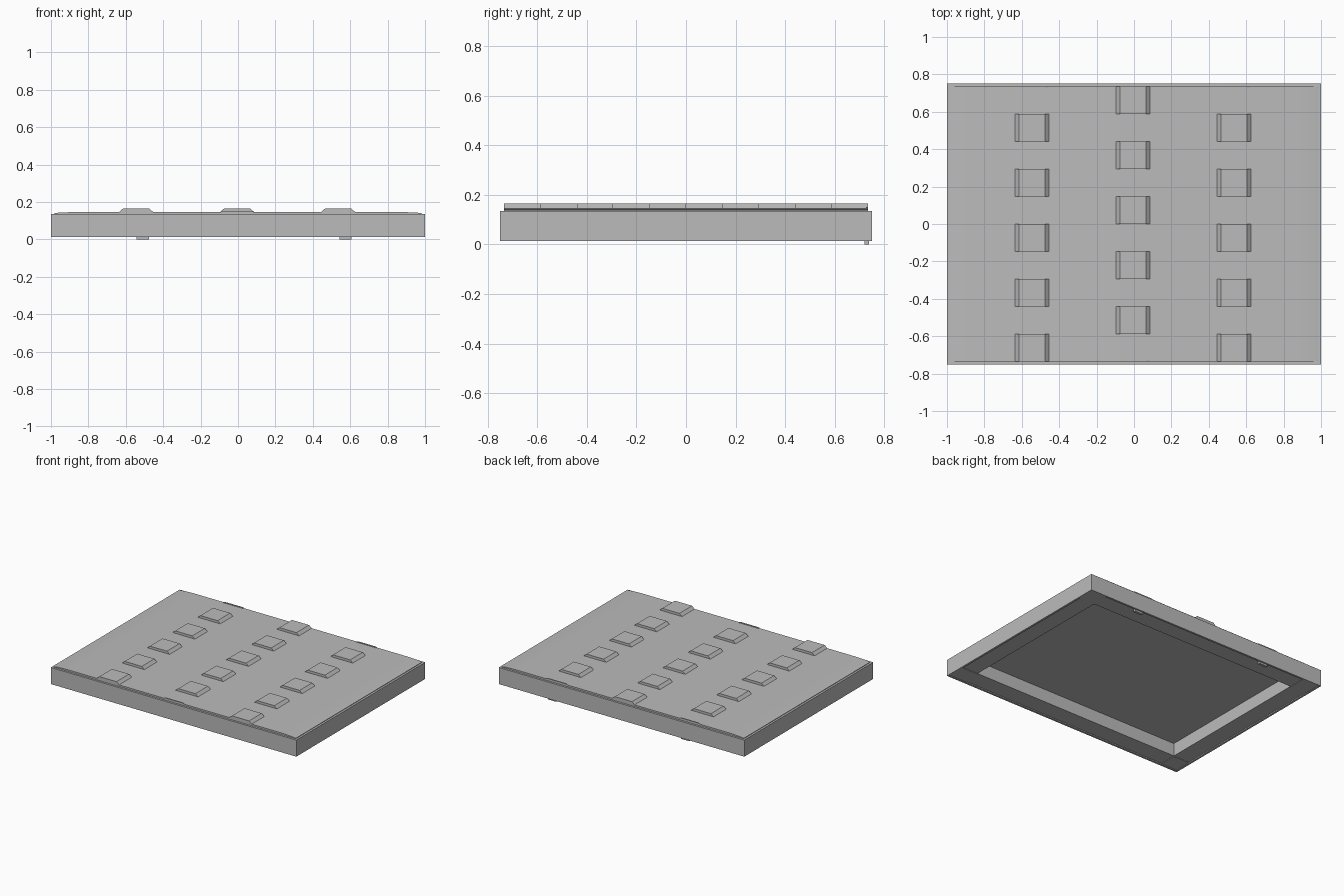
import bpy
import bmesh
from mathutils import Vector

if "Cube" in bpy.data.objects:
    bpy.data.objects.remove(bpy.data.objects["Cube"])

grey = bpy.data.materials.new("plain grey")
grey.use_nodes = True
colour = (0.5, 0.5, 0.5, 1)
grey.diffuse_color = colour
grey.node_tree.nodes["Principled BSDF"].inputs["Base Color"].default_value = colour


def finish(name, bm, smooth=False):
    bmesh.ops.recalc_face_normals(bm, faces=bm.faces)
    mesh = bpy.data.meshes.new(name)
    bm.to_mesh(mesh)
    bm.free()
    mesh.materials.append(grey)
    obj = bpy.data.objects.new(name, mesh)
    bpy.context.collection.objects.link(obj)
    if smooth:
        bpy.ops.object.select_all(action="DESELECT")
        obj.select_set(True)
        bpy.context.view_layer.objects.active = obj
        bpy.ops.object.shade_smooth_by_angle(angle=0.5)
    return obj


def prism(name, profile, y0, y1, smooth=False):
    """Extrude an x-z profile from y0 to y1."""
    bm = bmesh.new()
    face = bm.faces.new([bm.verts.new((x, y0, z)) for x, z in profile])
    moved = bmesh.ops.extrude_face_region(bm, geom=[face])["geom"]
    verts = [v for v in moved if isinstance(v, bmesh.types.BMVert)]
    bmesh.ops.translate(bm, verts=verts, vec=(0, y1 - y0, 0))
    return finish(name, bm, smooth)


def box(name, low, high):
    (x0, y0, z0), (x1, y1, z1) = low, high
    return prism(name, [(x0, z0), (x1, z0), (x1, z1), (x0, z1)], y0, y1)


# Tray frame: thin outer rim, flat ledge and deep recess on the underside
BOTTOM, TOP = 0.013, 0.135
bm = bmesh.new()
bmesh.ops.create_cube(bm, size=1)
for v in bm.verts:
    v.co = Vector((v.co.x * 2, v.co.y * 1.5, TOP if v.co.z > 0 else BOTTOM))
bm.normal_update()
face = min(bm.faces, key=lambda f: f.normal.z)
for width, rise in ((0.015, 0.008), (0.13, 0.095)):
    bmesh.ops.inset_region(bm, faces=[face], thickness=width, use_even_offset=True)
    moved = bmesh.ops.extrude_face_region(bm, geom=[face])["geom"]
    bmesh.ops.delete(bm, geom=[face], context="FACES_ONLY")
    face = next(g for g in moved if isinstance(g, bmesh.types.BMFace))
    bmesh.ops.translate(bm, verts=face.verts, vec=(0, 0, rise))
finish("tray_frame", bm)

# Corner pads on the ledge
for sx in (-1, 1):
    for sy in (-1, 1):
        xs = sorted((sx * 0.855, sx * 0.985))
        ys = sorted((sy * 0.605, sy * 0.735))
        box("corner_pad", (xs[0], ys[0], 0.017), (xs[1], ys[1], 0.022))

# Cover panel with gently falling sides
half = [(0.985, 0.139), (0.96, 0.143), (0.87, 0.147)]
upper = half + [(-x, z) for x, z in reversed(half)]
prism("cover_panel", [(-0.985, TOP), (0.985, TOP)] + upper, -0.735, 0.735, True)

# Raised straps in staggered rows, with a low lip where a column starts flat
ROW = 0.147


def strap(name, x, y0, y1, top):
    profile = [(x - 0.092, 0.146), (x + 0.092, 0.146), (x + 0.07, top), (x - 0.07, top)]
    prism(name, profile, y0, y1)


for x, first in ((-0.545, 0), (-0.005, 1), (0.535, 0)):
    for row in range(first, 10, 2):
        y = -0.735 + row * ROW
        strap("raised_strap", x, y, y + ROW, 0.165)
    end = -0.735 if first else 0.727
    strap("end_lip", x, end, end + 0.008, 0.152)

# Two small feet along the back edge
for x in (-0.51, 0.575):
    box("back_foot", (x - 0.033, 0.72, 0), (x + 0.033, 0.738, 0.022))
